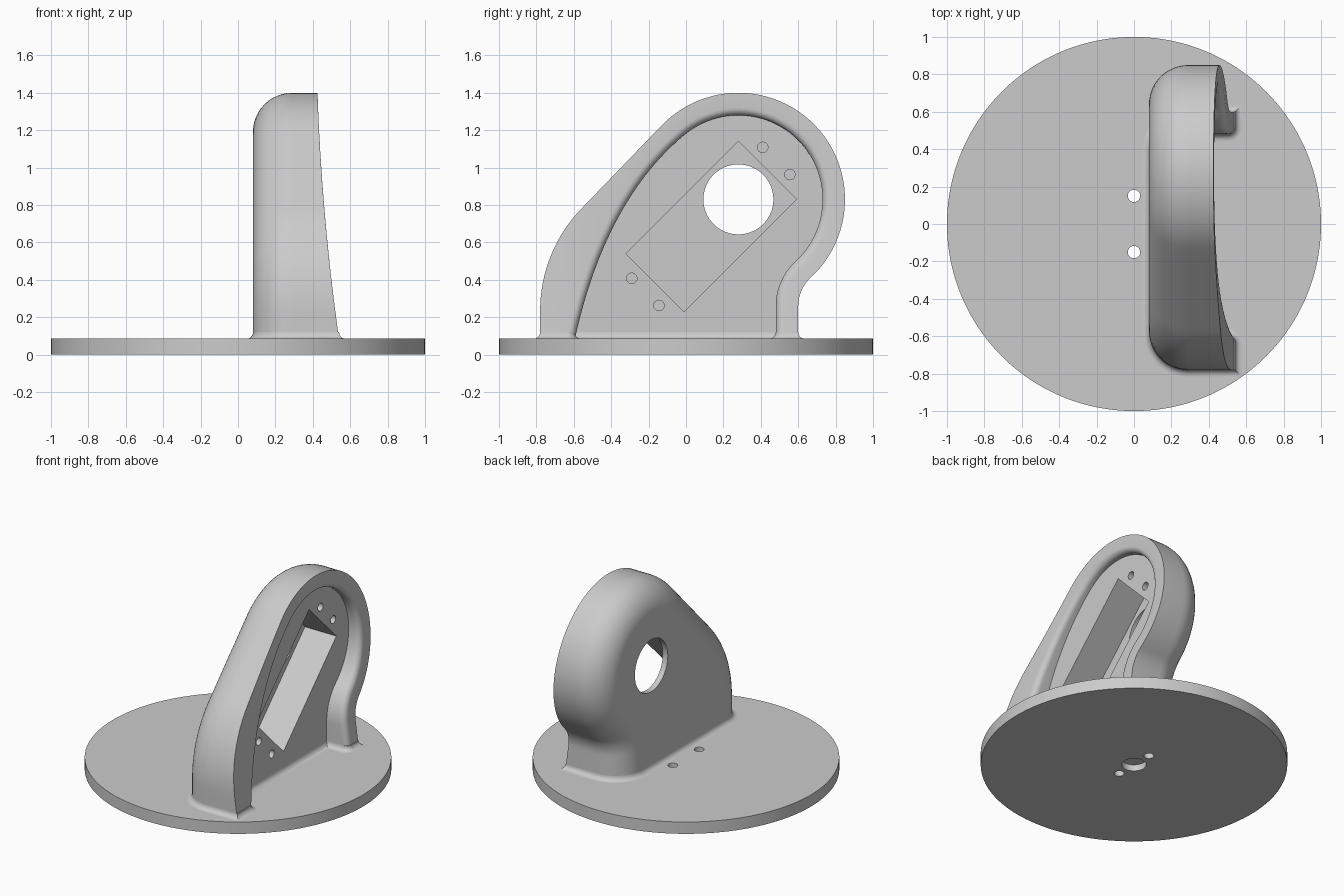
import bpy, bmesh
from math import pi, sin, cos, radians
from mathutils import Vector, Matrix

if "Cube" in bpy.data.objects:
    bpy.data.objects.remove(bpy.data.objects["Cube"])

grey = bpy.data.materials.new("light_grey")
grey.use_nodes = True
colour = (0.6, 0.6, 0.6, 1)
grey.diffuse_color = colour
grey.node_tree.nodes["Principled BSDF"].inputs["Base Color"].default_value = colour

BASE_TOP = 0.085
FOOT = 0.08           # housing sinks slightly into the base
FLOOR_X = 0.37        # pocket floor
BACK_X = 0.08


def to_object(name, bm):
    bmesh.ops.recalc_face_normals(bm, faces=bm.faces)
    mesh = bpy.data.meshes.new(name)
    bm.to_mesh(mesh)
    bm.free()
    ob = bpy.data.objects.new(name, mesh)
    bpy.context.collection.objects.link(ob)
    mesh.materials.append(grey)
    return ob


def activate(ob):
    bpy.ops.object.select_all(action='DESELECT')
    ob.select_set(True)
    bpy.context.view_layer.objects.active = ob


def cylinder(name, centre, radius, depth, axis='Z', sides=64):
    bm = bmesh.new()
    turn = Matrix.Rotation(pi / 2, 4, 'Y') if axis == 'X' else Matrix()
    bmesh.ops.create_cone(bm, cap_ends=True, segments=sides, radius1=radius, radius2=radius,
                          depth=depth, matrix=Matrix.Translation(centre) @ turn)
    return to_object(name, bm)


def cut(ob, cutter):
    activate(ob)
    mod = ob.modifiers.new("cut", 'BOOLEAN')
    mod.operation = 'DIFFERENCE'
    mod.solver = 'EXACT'
    mod.object = cutter
    bpy.ops.object.modifier_apply(modifier=mod.name)
    bpy.data.objects.remove(cutter)


def smooth(ob):
    activate(ob)
    bpy.ops.object.shade_smooth_by_angle(angle=radians(30))


def line(a, b, n):
    return [Vector(a).lerp(Vector(b), i / n) for i in range(n)]


def arc(centre, r, start, end, n):
    angles = [radians(start + (end - start) * i / n) for i in range(n)]
    return [Vector((centre[0] + r * cos(t), centre[1] + r * sin(t))) for t in angles]


def offset(points, d, closed=False):
    """Move a 2D path to the right of its direction by d, with mitred corners."""
    out, n = [], len(points)
    for i, p in enumerate(points):
        before = points[i - 1] if i or closed else None
        after = points[(i + 1) % n] if i < n - 1 or closed else None
        t1 = (p - before).normalized() if before is not None else None
        t2 = (after - p).normalized() if after is not None else t1
        t1 = t1 or t2
        normals = [Vector((t.y, -t.x)) for t in (t1, t2)]
        mid = (normals[0] + normals[1]).normalized()
        out.append(p + mid * d / max(mid.dot(normals[0]), 0.5))
    return out


def loft(bm, rings, closed):
    grid = [[bm.verts.new(p) for p in ring] for ring in rings]
    for a, b in zip(grid, grid[1:]):
        n = len(a)
        for i in range(n if closed else n - 1):
            j = (i + 1) % n
            bm.faces.new((a[i], a[j], b[j], b[i]))
    bm.faces.new(grid[0])
    bm.faces.new(grid[-1])
    return grid


# Side profiles as (y, z), running from the front foot over the top to the back foot
hub, neck = (0.28, 0.83), (0.805, 0.26)
NECK_ANGLE = -47.3


def hub_and_neck(hub_r, hub_start, neck_r):
    foot_y = neck[0] - neck_r
    return (arc(hub, hub_r, hub_start, NECK_ANGLE, 48)
            + arc(neck, neck_r, 180 + NECK_ANGLE, 180, 14)
            + line((foot_y, neck[1]), (foot_y, FOOT), 4) + [Vector((foot_y, FOOT))])


outer = (line((-0.78, FOOT), (-0.78, 0.235), 4)
         + arc((0.005, 0.235), 0.785, 180, 135, 16)
         + line((-0.55, 0.79), (-0.123, 1.233), 10)
         + hub_and_neck(0.57, 135, 0.205))

p0, p1, p2 = Vector((-0.595, FOOT)), Vector((-0.433, 0.82)), Vector((-0.009, 1.175))
sweep = [p0.lerp(p1, i / 30).lerp(p1.lerp(p2, i / 30), i / 30) for i in range(30)]
inner = sweep + hub_and_neck(0.45, 130, 0.325)


def rim_x(z):
    t = (1.4 - z) / 1.315
    return 0.425 + 0.115 * (0.39 * t + 0.61 * t * t)


def ring(path, d, x_at):
    pts = offset(path, d)
    pts[0].y = pts[-1].y = FOOT
    return [Vector((x_at(p.y), p.x, p.y)) for p in pts]


# Housing: rounded back edge, outer wall, curved rim, rounded lip, pocket wall
ROUND, LIP = 0.21, 0.04
rings = []
for i in range(13):
    a = i / 12 * pi / 2
    rings.append(ring(outer, ROUND * (1 - sin(a)), lambda z: BACK_X + ROUND * (1 - cos(a))))
rings.append(ring(outer, 0, rim_x))
for i in range(7):
    a = i / 6 * pi / 2
    rings.append(ring(inner, -LIP * (1 - sin(a)), lambda z: rim_x(z) - LIP * (1 - cos(a))))
rings.append(ring(inner, 0, lambda z: FLOOR_X))

bm = bmesh.new()
grid = loft(bm, rings, False)
bm.faces.new([r[0] for r in grid] + [r[-1] for r in reversed(grid)])
housing = to_object("housing", bm)

# Slanted rectangular recess, leaving a thin back wall
bm = bmesh.new()
place = (Matrix.Translation((0.285, 0.135, 0.685)) @ Matrix.Rotation(pi / 4, 4, 'X')
         @ Matrix.Diagonal((0.33, 0.849, 0.438, 1)))
bmesh.ops.create_cube(bm, size=1, matrix=place)
cut(housing, to_object("recess_cutter", bm))

# Round opening through the back wall and four blind screw holes
cut(housing, cylinder("opening_cutter", (0.08, *hub), 0.187, 0.2, 'X', 96))
for y, z in ((0.41, 1.108), (0.555, 0.963), (-0.29, 0.408), (-0.145, 0.263)):
    cut(housing, cylinder("screw_cutter", (FLOOR_X, y, z), 0.028, 0.3, 'X', 32))
smooth(housing)

# Fillet where the housing meets the base
footprint = [r[0].xy for r in rings] + [r[-1].xy for r in reversed(rings)]
FILLET = 0.035
steps = [(FILLET, FOOT)]
for i in range(7):
    a = i / 6 * pi / 2
    steps.append((FILLET * (1 - sin(a)), BASE_TOP + FILLET * (1 - cos(a))))
steps.append((-0.01, BASE_TOP + FILLET))
bm = bmesh.new()
loft(bm, [[(p.x, p.y, z) for p in offset(footprint, d, True)] for d, z in steps], True)
smooth(to_object("base_fillet", bm))

# Round base with two through holes and a shallow recess underneath
base = cylinder("base_disc", (0, 0, BASE_TOP / 2), 1, BASE_TOP, sides=160)
for y in (-0.15, 0.15):
    cut(base, cylinder("hole_cutter", (0, y, 0), 0.033, 0.4, sides=32))
cut(base, cylinder("underside_cutter", (0, 0, 0), 0.08, 0.09))
smooth(base)
